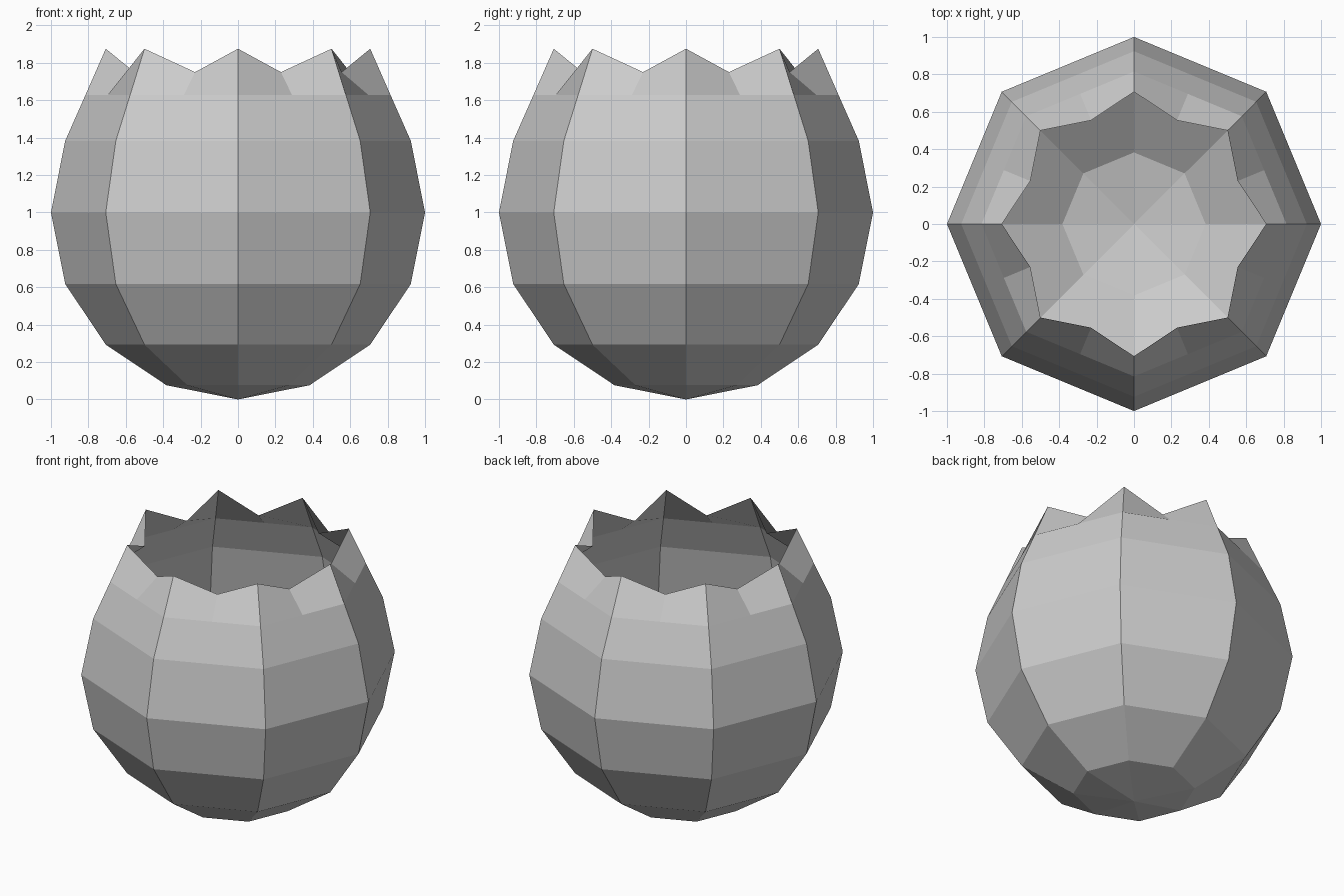
import bpy, bmesh
from math import sin, cos, pi

if "Cube" in bpy.data.objects:
    bpy.data.objects.remove(bpy.data.objects["Cube"])

SIDES = 8
bm = bmesh.new()


def ring(radius, z, offset=0.0):
    """Eight points around the z axis."""
    return [bm.verts.new((radius * cos((i + offset) * 2 * pi / SIDES),
                          radius * sin((i + offset) * 2 * pi / SIDES), z))
            for i in range(SIDES)]


# Bowl: lower part of an eight-sided sphere
bottom = bm.verts.new((0, 0, 0))
rings = [ring(sin(k * pi / 8), 1 - cos(k * pi / 8)) for k in range(1, 6)]

# Broken rim: corner and mid-side points, then peaks and valleys
corner = ring(0.815, 1.629)
middle = ring(0.815 * cos(pi / SIDES), 1.629, 0.5)
peak = ring(0.707, 1.875)
valley = ring(0.60, 1.75, 0.5)

for i in range(SIDES):
    j = (i + 1) % SIDES
    bm.faces.new((bottom, rings[0][j], rings[0][i]))
    for low, high in zip(rings, rings[1:]):
        bm.faces.new((low[i], low[j], high[j], high[i]))
    top = rings[-1]
    bm.faces.new((top[i], top[j], corner[j], middle[i], corner[i]))
    bm.faces.new((corner[i], middle[i], valley[i], peak[i]))
    bm.faces.new((middle[i], corner[j], peak[j], valley[i]))

mesh = bpy.data.meshes.new("cracked_shell")
bm.to_mesh(mesh)
bm.free()
shell = bpy.data.objects.new("cracked_shell", mesh)
bpy.context.collection.objects.link(shell)
